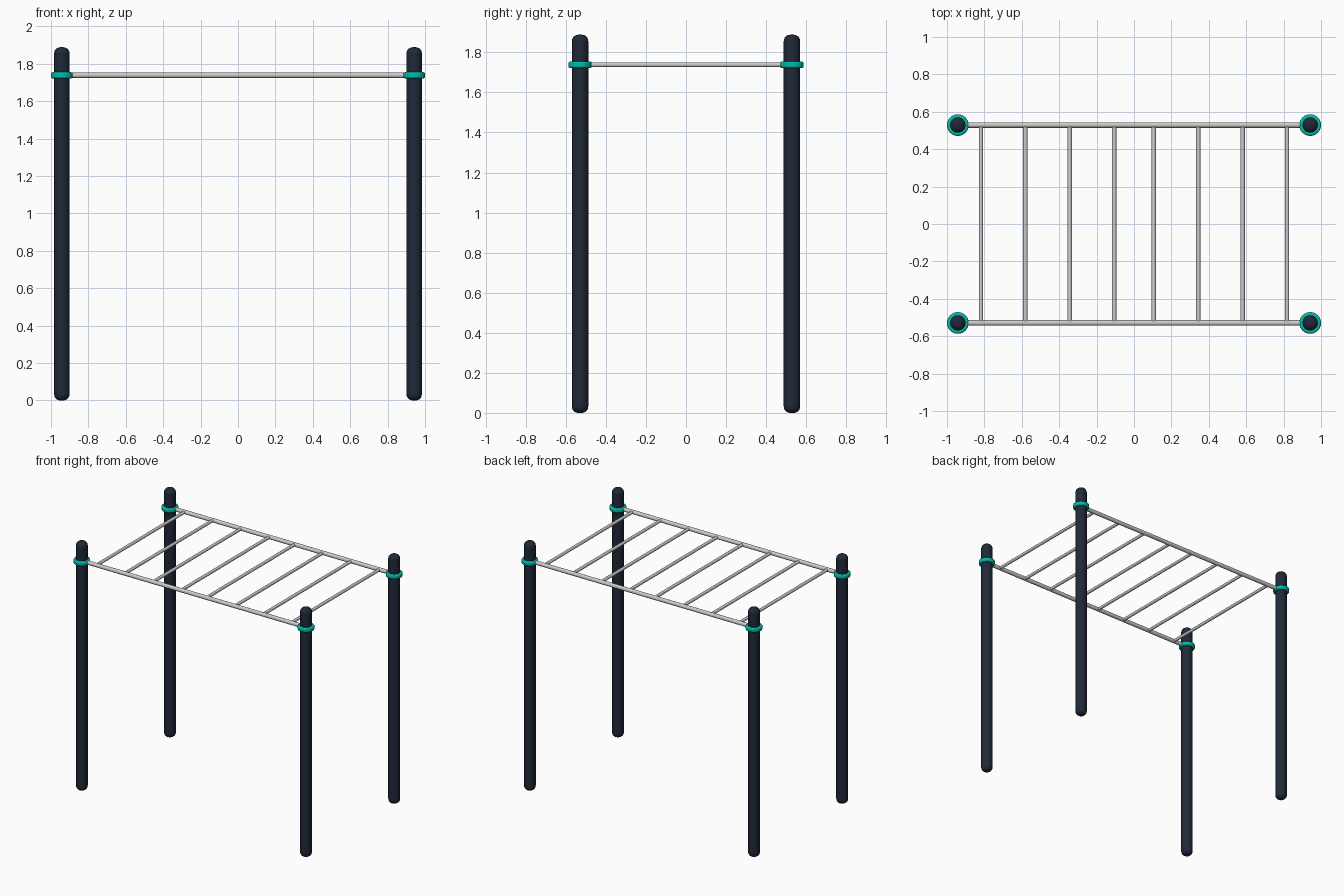
import bpy, math

if "Cube" in bpy.data.objects:
    bpy.data.objects.remove(bpy.data.objects["Cube"])

PX, PY, PR, H = 0.942, 0.529, 0.041, 1.888   # post position, radius, height
BZ = 1.738                                   # height of bars and collars


def material(name, rgb):
    m = bpy.data.materials.new(name)
    m.diffuse_color = (*rgb, 1)
    m.use_nodes = True
    m.node_tree.nodes["Principled BSDF"].inputs["Base Color"].default_value = m.diffuse_color
    return m


NAVY = material("navy_paint", (0.014, 0.022, 0.040))
TEAL = material("teal_paint", (0.0, 0.50, 0.40))


def cylinder(name, r, depth, loc, rot=(0, 0, 0), sides=32, bevel=0, segs=4, mat=None):
    bpy.ops.mesh.primitive_cylinder_add(vertices=sides, radius=r, depth=depth,
                                        location=loc, rotation=rot)
    o = bpy.context.object
    o.name = name
    if mat:
        o.data.materials.append(mat)
    if bevel:
        b = o.modifiers.new("rounded_rim", "BEVEL")
        b.width, b.segments = bevel, segs
        b.limit_method, b.angle_limit = "ANGLE", math.radians(40)
    bpy.ops.object.shade_smooth_by_angle(angle=math.radians(40))
    return o


# Four round-ended posts, each with a clamp collar
for sx, lr in ((-1, "left"), (1, "right")):
    for sy, fb in ((-1, "front"), (1, "back")):
        cylinder(f"{fb}_{lr}_post", PR, H, (sx * PX, sy * PY, H / 2),
                 bevel=0.032, segs=6, mat=NAVY)
        cylinder(f"{fb}_{lr}_collar", 0.058, 0.033, (sx * PX, sy * PY, BZ),
                 bevel=0.008, segs=2, mat=TEAL)

# Long side rails
for sy, fb in ((-1, "front"), (1, "back")):
    cylinder(f"{fb}_rail", 0.015, 2 * PX, (0, sy * PY, BZ),
             (0, math.pi / 2, 0), sides=24)

# Eight rungs, mirrored about the middle
for i in range(4):
    x = 0.106 + i * 0.2375
    for sx, lr in ((-1, "left"), (1, "right")):
        cylinder(f"{lr}_rung_{i + 1}", 0.0115, 2 * PY, (sx * x, 0, BZ),
                 (math.pi / 2, 0, 0), sides=20)
